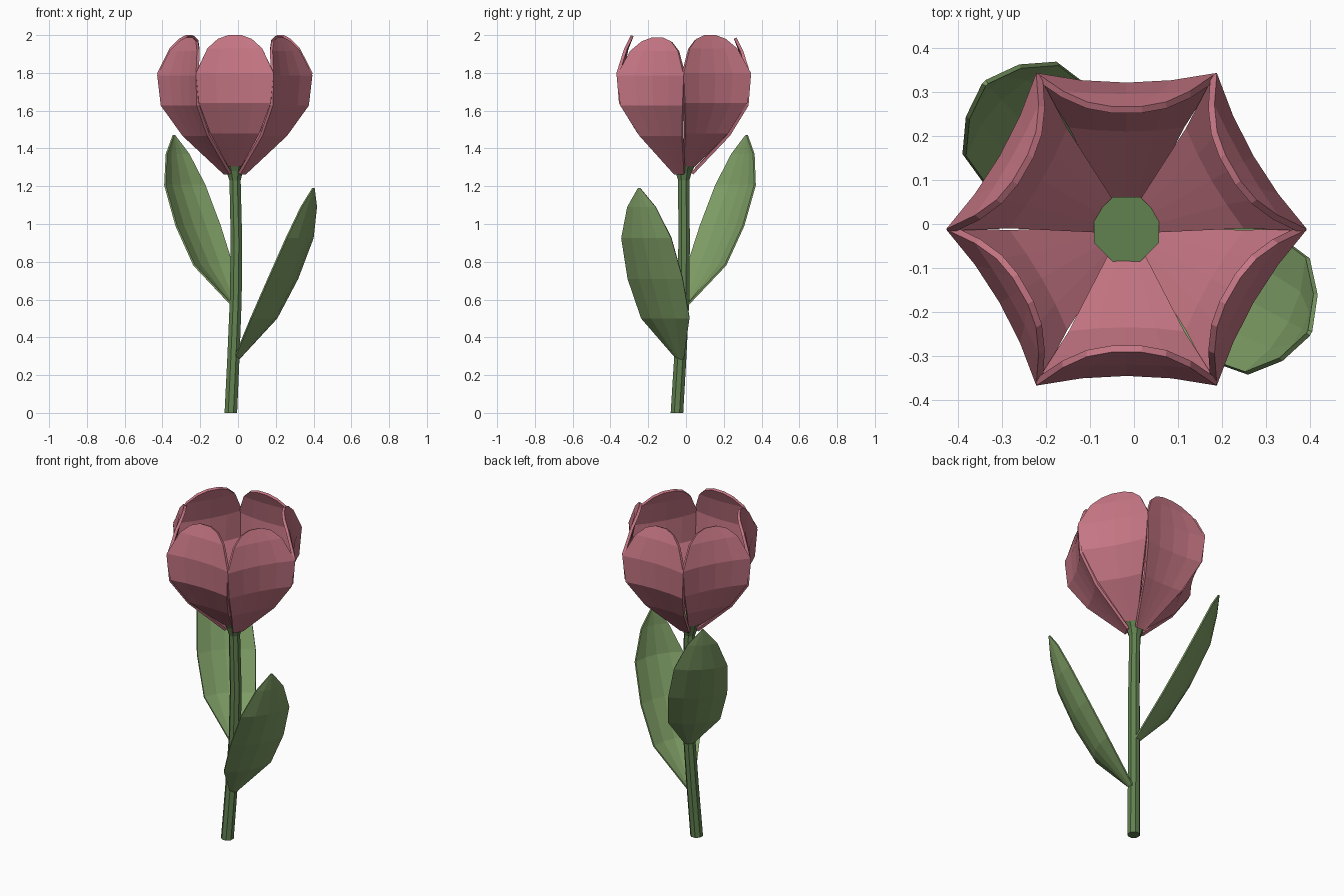
import bpy, bmesh
from math import sin, cos, radians, pi

if "Cube" in bpy.data.objects:
    bpy.data.objects.remove(bpy.data.objects["Cube"])


def material(name, rgb):
    m = bpy.data.materials.new(name)
    m.diffuse_color = (*rgb, 1)
    m.use_nodes = True
    m.node_tree.nodes["Principled BSDF"].inputs["Base Color"].default_value = m.diffuse_color
    return m


STEM = material("stem_green", (0.12, 0.22, 0.08))
LEAF = material("leaf_green", (0.21, 0.34, 0.13))
PINK = material("petal_pink", (0.56, 0.18, 0.23))


def loft(name, rows, mat, closed=False, thickness=0):
    """Skin a list of point rows with quads; closed rows become a capped tube."""
    bm = bmesh.new()
    grid = [[bm.verts.new(p) for p in row] for row in rows]
    n = len(rows[0])
    for a, b in zip(grid, grid[1:]):
        for j in range(n if closed else n - 1):
            k = (j + 1) % n
            bm.faces.new((a[j], a[k], b[k], b[j]))
    if closed:
        bm.faces.new(grid[0][::-1])
        bm.faces.new(grid[-1])
    mesh = bpy.data.meshes.new(name)
    bm.to_mesh(mesh)
    bm.free()
    mesh.materials.append(mat)
    obj = bpy.data.objects.new(name, mesh)
    bpy.context.collection.objects.link(obj)
    if thickness:
        mod = obj.modifiers.new("thickness", 'SOLIDIFY')
        mod.thickness = thickness
        mod.offset = -1
    return obj


def ring(x, y, z, r, n=8):
    return [(x + r * cos(2 * pi * (i + 0.5) / n), y + r * sin(2 * pi * (i + 0.5) / n), z)
            for i in range(n)]


def blade(name, center, azimuth, rows, mat, thickness):
    """Petal or leaf: each row is (z, radius at edge, radius at middle, half width)."""
    c, s = cos(radians(azimuth)), sin(radians(azimuth))
    pts = []
    for z, edge, mid, hw in rows:
        row = []
        for u in (-1, -0.5, 0, 0.5, 1):
            r = mid + (edge - mid) * u * u
            row.append((center[0] + r * c - u * hw * s,
                        center[1] + r * s + u * hw * c, z + center[2]))
        pts.append(row)
    return loft(name, pts, mat, thickness=thickness)


# Gently bent stem
loft("stem", [ring(-0.038, -0.048, 0, 0.036), ring(-0.024, -0.03, 0.3, 0.035),
              ring(-0.012, -0.014, 0.6, 0.034), ring(-0.008, -0.01, 0.9, 0.033),
              ring(-0.016, -0.012, 1.25, 0.032)], STEM, closed=True)

# Flared cup under the flower
loft("flower_base", [ring(-0.016, -0.012, 1.23, 0.032), ring(-0.017, -0.012, 1.28, 0.048),
                     ring(-0.017, -0.012, 1.34, 0.08)], STEM, closed=True)

# Six petals in two alternating whorls
PETAL = [(1.48, 0.245, 0.236, 0.13), (1.64, 0.343, 0.325, 0.19),
         (1.80, 0.356, 0.334, 0.205), (1.93, 0.315, 0.308, 0.145),
         (1.98, 0.290, 0.288, 0.09), (2.0, 0.280, 0.280, 0.035)]
for i in range(6):
    outer = i % 2
    base = (1.275, 0.05, 0.05, 0.03) if outer else (1.305, 0.06, 0.06, 0.036)
    blade(f"petal_{i + 1}", (-0.017, -0.012, -0.013 * outer), -90 + 60 * i,
          [base] + PETAL, PINK, 0.016)

# Two cupped leaves
LEAF_ROWS = [(0, 0.0, 0.015, 0.02), (0.22, 0.17, 0.205, 0.145), (0.43, 0.285, 0.325, 0.165),
             (0.645, 0.385, 0.42, 0.15), (0.81, 0.44, 0.455, 0.085), (0.91, 0.468, 0.468, 0.006)]
blade("lower_leaf", (-0.01, -0.03, 0.28), -28, LEAF_ROWS, LEAF, 0.01)
blade("upper_leaf", (-0.014, -0.01, 0.56), 134.5, LEAF_ROWS, LEAF, 0.01)
